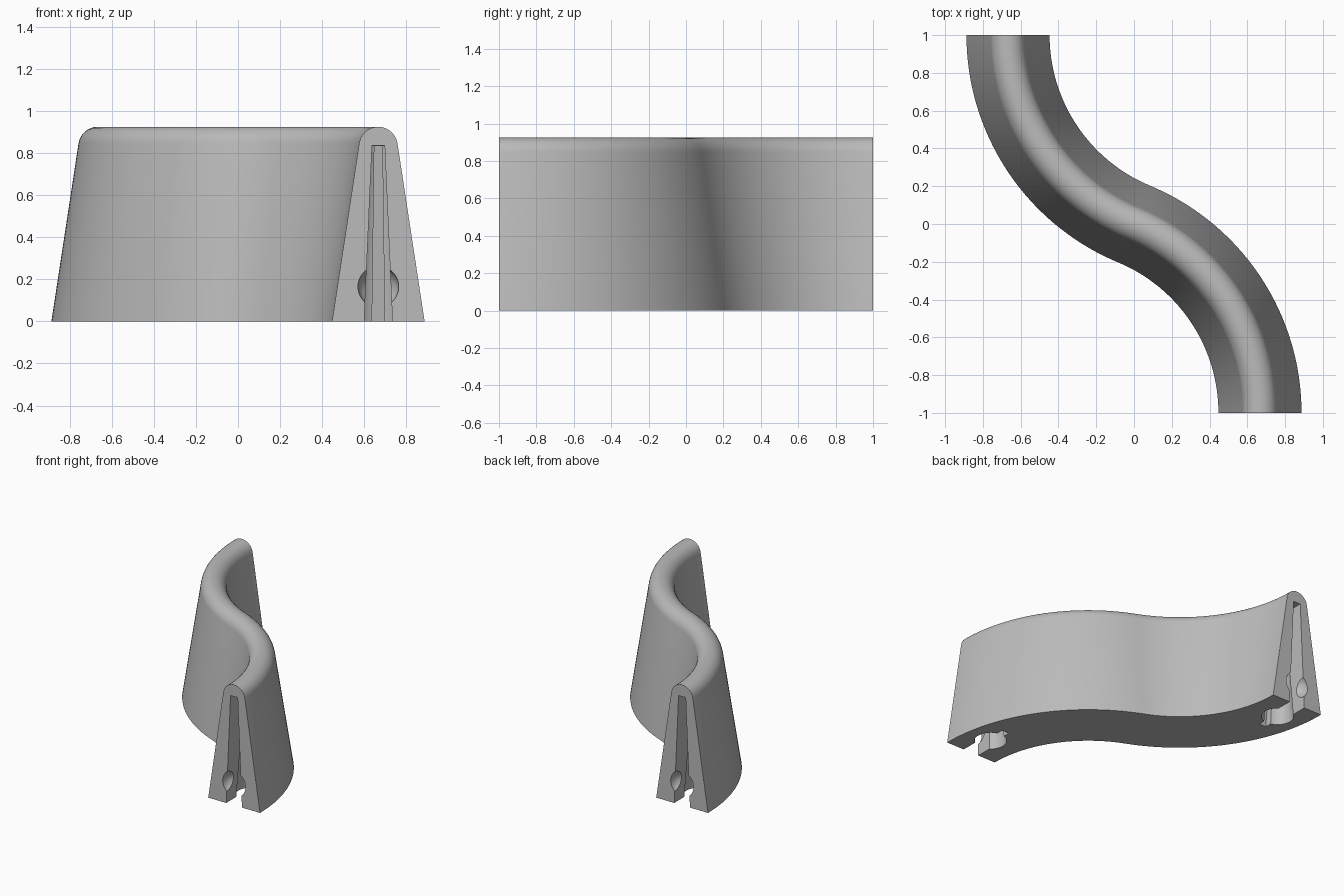
import bpy, bmesh, math
from mathutils import Vector, Matrix

cube = bpy.data.objects.get("Cube")
if cube:
    bpy.data.objects.remove(cube, do_unlink=True)

grey = bpy.data.materials.new("plain grey")
grey.use_nodes = True
colour = (0.5, 0.5, 0.5, 1)
grey.diffuse_color = colour
grey.node_tree.nodes["Principled BSDF"].inputs["Base Color"].default_value = colour

END_X = 0.667                       # centre of each end face, at y = -1 and 1
RADIUS = (END_X ** 2 + 1) / (2 * END_X)
SWEEP = math.atan2(1, RADIUS - END_X)
STEPS = 40


def make_object(name, bm):
    bmesh.ops.recalc_face_normals(bm, faces=bm.faces)
    mesh = bpy.data.meshes.new(name)
    bm.to_mesh(mesh)
    bm.free()
    mesh.materials.append(grey)
    obj = bpy.data.objects.new(name, mesh)
    bpy.context.collection.objects.link(obj)
    return obj


def loft(name, rings):
    """Skin matching closed rings and cap both ends."""
    bm = bmesh.new()
    loops = [[bm.verts.new(p) for p in ring] for ring in rings]
    n = len(loops[0])
    for a, b in zip(loops, loops[1:]):
        for i in range(n):
            j = (i + 1) % n
            bm.faces.new((a[i], a[j], b[j], b[i]))
    bm.faces.new(loops[0])
    bm.faces.new(loops[-1])
    return make_object(name, bm)


# Cross-section: sloping sides under a round top
TOP_R, TOP_Z, SLOPE = 0.092, 0.833, math.radians(8.66)
profile = [(-0.22, 0), (0.22, 0)]
for i in range(17):
    a = SLOPE + (math.pi - 2 * SLOPE) * i / 16
    profile.append((TOP_R * math.cos(a), TOP_Z + TOP_R * math.sin(a)))

# S-shaped path: one arc, then the same arc turned half round
half = []
for i in range(STEPS + 1):
    a = SWEEP * i / STEPS
    pos = Vector((RADIUS - END_X - RADIUS * math.cos(a), 1 - RADIUS * math.sin(a), 0))
    half.append((pos, Vector((math.cos(a), math.sin(a), 0))))
path = half + [(-p, n) for p, n in reversed(half[:-1])]
wall = loft("curved_wall", [[p + n * u + Vector((0, 0, z)) for u, z in profile]
                            for p, n in path])


# Socket cutters, made for the front end
def tapered_slot(name, low, high, start, low_end, high_end, top):
    def ring(h, end, z):
        return [(END_X - h, start, z), (END_X + h, start, z),
                (END_X + h, end, z), (END_X - h, end, z)]
    # continue the taper a little below the floor
    k = 0.05 / top
    drop = low + (low - high) * k
    return loft(name, [ring(drop, low_end + (low_end - high_end) * k, -0.05),
                       ring(high, high_end, top)])


def socket_cutters():
    mouth = tapered_slot("socket_mouth", 0.067, 0.030, -1.1, -0.8, -0.8, 0.835)
    slit = tapered_slot("socket_slit", 0.030, 0.019, -0.9, -0.62, -0.72, 0.834)
    bm = bmesh.new()
    bmesh.ops.create_cone(bm, cap_ends=True, segments=40, radius1=0.119, radius2=0.05,
                          depth=0.883, matrix=Matrix.Translation((END_X, -0.785, 0.3915)))
    well = make_object("socket_well", bm)
    bm = bmesh.new()
    bmesh.ops.create_uvsphere(bm, u_segments=32, v_segments=20, radius=0.097,
                              matrix=Matrix.Translation((END_X, -0.999, 0.165)))
    ball = make_object("socket_ball", bm)
    return [mouth, well, slit, ball]


# Cut the same socket into both ends
cutters = []
for turn in (0, math.pi):
    for c in socket_cutters():
        c.data.transform(Matrix.Rotation(turn, 4, "Z"))
        c.hide_render = True
        cutters.append(c)
        mod = wall.modifiers.new(c.name, "BOOLEAN")
        mod.operation = "DIFFERENCE"
        mod.solver = "EXACT"
        mod.object = c

bpy.context.view_layer.update()
result = bpy.data.meshes.new_from_object(
    wall.evaluated_get(bpy.context.evaluated_depsgraph_get()))
wall.modifiers.clear()
wall.data = result
for c in cutters:
    bpy.data.objects.remove(c, do_unlink=True)

# Smooth the curves, keep the edges
bpy.ops.object.select_all(action="DESELECT")
wall.select_set(True)
bpy.context.view_layer.objects.active = wall
bpy.ops.object.shade_smooth_by_angle(angle=math.radians(30))
